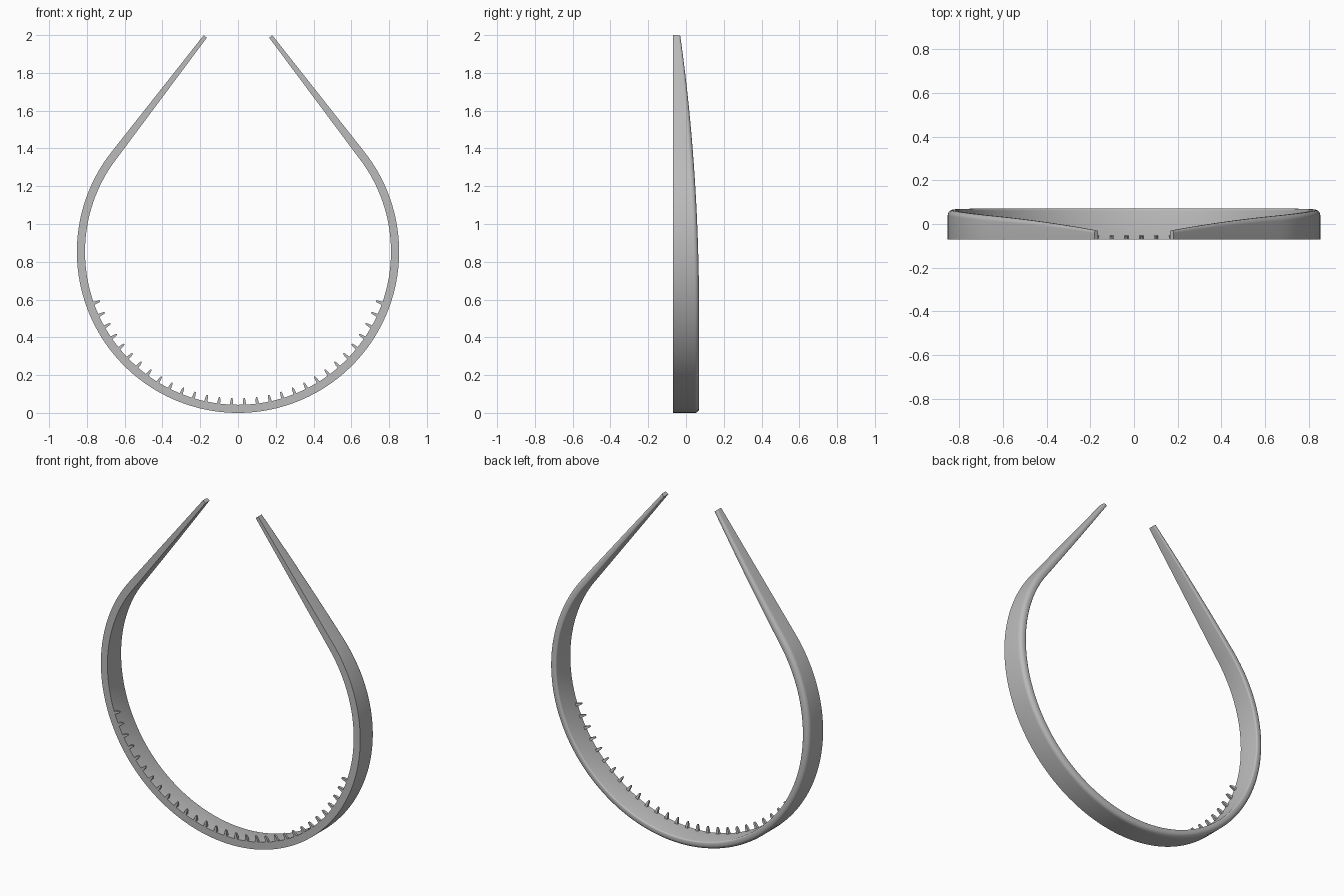
import bpy, bmesh, math
from mathutils import Vector, Matrix

default = bpy.data.objects.get("Cube")
if default:
    bpy.data.objects.remove(default)

R = 0.853              # outer radius, also the height of the circle centre
FRONT = -0.07          # flat front edge
THICK, TIP_THICK = 0.043, 0.021
JOIN = math.radians(128.3)   # angle from straight down where the arms begin
ARM = 0.787            # straight arm length

grey = bpy.data.materials.new("grey plastic")
grey.use_nodes = True
colour = (0.5, 0.5, 0.5, 1)
grey.diffuse_color = colour
grey.node_tree.nodes["Principled BSDF"].inputs["Base Color"].default_value = colour


def make_object(name, bm, angle):
    bmesh.ops.recalc_face_normals(bm, faces=bm.faces)
    mesh = bpy.data.meshes.new(name)
    bm.to_mesh(mesh)
    bm.free()
    mesh.materials.append(grey)
    obj = bpy.data.objects.new(name, mesh)
    bpy.context.collection.objects.link(obj)
    bpy.ops.object.select_all(action="DESELECT")
    obj.select_set(True)
    bpy.context.view_layer.objects.active = obj
    bpy.ops.object.shade_smooth_by_angle(angle=math.radians(angle))
    return obj


def outward(a):
    return Vector((math.sin(a), 0, -math.cos(a)))


def back_edge(z):
    return 0.07 - 0.1 * (max(0, z - 0.4) / 1.6) ** 2.3


def section(point, out, thick):
    """Flat front, softly rounded back; the outer corner is rounder."""
    back = back_edge(point.z)
    pts = [(thick, FRONT), (0, FRONT)]
    r = thick * 0.55
    for i in range(7):
        t = math.radians(15 * i)
        pts.append((r - r * math.cos(t), back - r + r * math.sin(t)))
    s = thick * 0.2
    for i in range(4):
        t = math.radians(30 * i)
        pts.append((thick - s + s * math.sin(t), back - s + s * math.cos(t)))
    return [point - out * d + Vector((0, y, 0)) for d, y in pts]


# Band: lower arc that runs straight into two tapered arms
half = []
for i in range(61):
    a = JOIN * i / 60
    half.append((Vector((0, 0, R)) + outward(a) * R, outward(a), THICK))
end, out = half[-1][:2]
along = Vector((-math.cos(math.pi - JOIN), 0, math.sin(math.pi - JOIN)))
along = Vector((math.cos(JOIN), 0, math.sin(JOIN)))
for i in range(1, 15):
    f = i / 14
    half.append((end + along * ARM * f, out, THICK + (TIP_THICK - THICK) * f))

flip = Matrix.Diagonal((-1, 1, 1))
path = [(flip @ p, flip @ o, t) for p, o, t in reversed(half[1:])] + half
bm = bmesh.new()
rings = [[bm.verts.new(v) for v in section(*station)] for station in path]
for a, b in zip(rings, rings[1:]):
    for k in range(len(a)):
        n = (k + 1) % len(a)
        bm.faces.new((a[k], a[n], b[n], b[k]))
bm.faces.new(rings[0])
bm.faces.new(rings[-1])
make_object("band", bm, 40)

# Comb teeth: small tapered pegs along the inner front edge
bm = bmesh.new()
for side in (-1, 1):
    for i in range(15):
        a = side * math.radians((i + 0.5) * 4.85)
        o = outward(a)
        tangent = Vector((math.cos(a), 0, math.sin(a)))
        loops = []
        for radius, w, depth in ((R - THICK + 0.005, 0.009, 0.018),
                                 (R - THICK - 0.024, 0.006, 0.014),
                                 (R - THICK - 0.035, 0.003, 0.009)):
            base = Vector((0, FRONT, R)) + o * radius
            loops.append([bm.verts.new(base + tangent * x + Vector((0, y, 0)))
                          for x, y in ((-w, 0), (w, 0), (w, depth), (-w, depth))])
        for lo, hi in zip(loops, loops[1:]):
            for k in range(4):
                n = (k + 1) % 4
                bm.faces.new((lo[k], lo[n], hi[n], hi[k]))
        bm.faces.new(loops[0])
        bm.faces.new(loops[-1])
make_object("comb_teeth", bm, 30)
